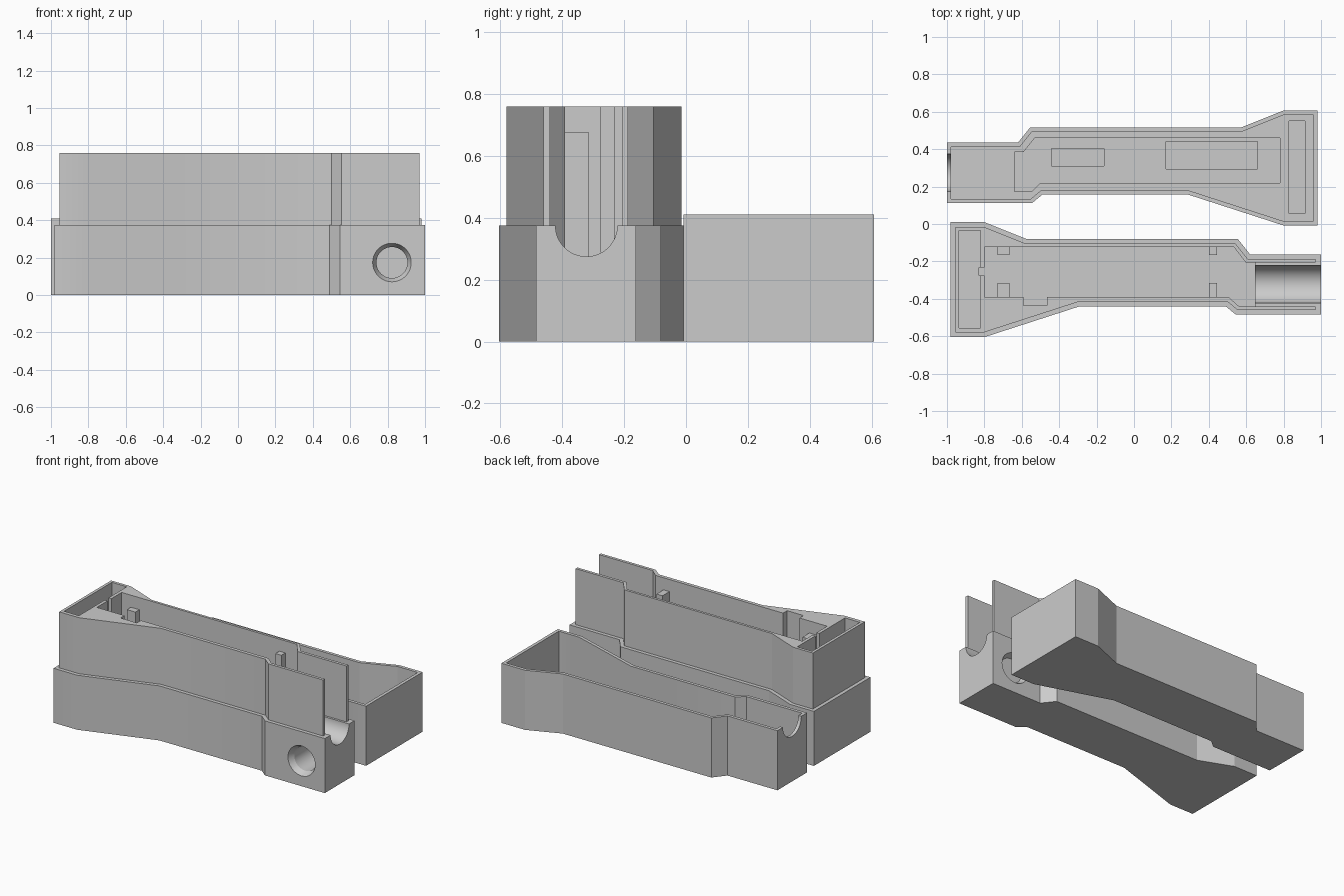
import bpy, bmesh, math
from mathutils import Vector, Matrix
from mathutils.geometry import intersect_line_line_2d

if "Cube" in bpy.data.objects:
    bpy.data.objects.remove(bpy.data.objects["Cube"], do_unlink=True)

grey = bpy.data.materials.new("plain grey")
grey.use_nodes = True
grey.diffuse_color = (0.6, 0.6, 0.6, 1)
grey.node_tree.nodes["Principled BSDF"].inputs["Base Color"].default_value = (0.6, 0.6, 0.6, 1)


def add_object(name, bm):
    bmesh.ops.recalc_face_normals(bm, faces=bm.faces[:])
    mesh = bpy.data.meshes.new(name)
    bm.to_mesh(mesh)
    bm.free()
    mesh.materials.append(grey)
    ob = bpy.data.objects.new(name, mesh)
    bpy.context.collection.objects.link(ob)
    return ob


def prism(name, outline, z0, z1):
    bm = bmesh.new()
    face = bm.faces.new([bm.verts.new((x, y, z0)) for x, y in outline])
    top = bmesh.ops.extrude_face_region(bm, geom=[face])["geom"]
    bmesh.ops.translate(bm, vec=(0, 0, z1 - z0),
                        verts=[v for v in top if isinstance(v, bmesh.types.BMVert)])
    return add_object(name, bm)


def box(name, x0, x1, y0, y1, z0, z1):
    return prism(name, [(x0, y0), (x1, y0), (x1, y1), (x0, y1)], z0, z1)


def cone(name, r1, r2, depth, centre, axis):
    bm = bmesh.new()
    turn = Vector(axis).to_track_quat('Z', 'Y').to_matrix().to_4x4()
    bmesh.ops.create_cone(bm, cap_ends=True, segments=64, radius1=r1, radius2=r2,
                          depth=depth, matrix=Matrix.Translation(centre) @ turn)
    return add_object(name, bm)


def inset(outline, d):
    """Parallel inset of a clockwise outline."""
    pts = [Vector(p) for p in outline]
    lines = []
    for a, b in zip(pts, pts[1:] + pts[:1]):
        t = (b - a).normalized()
        n = Vector((t.y, -t.x)) * d
        lines.append((a + n - t * 2, b + n + t * 2))
    return [intersect_line_line_2d(*lines[i - 1], *lines[i]) for i in range(len(lines))]


def combine(ob, parts, operation):
    """Boolean each part into the object and discard the part."""
    for part in parts:
        mod = ob.modifiers.new("join", 'BOOLEAN')
        mod.operation, mod.solver, mod.object = operation, 'EXACT', part
        deps = bpy.context.evaluated_depsgraph_get()
        mesh = bpy.data.meshes.new_from_object(ob.evaluated_get(deps))
        ob.modifiers.clear()
        ob.data = mesh
        bpy.data.objects.remove(part, do_unlink=True)


FLOOR = 0.03
LOWER, UPPER, COVER = 0.375, 0.76, 0.41
AXIS = -0.322         # centre line of the narrow end
SHIFT = 0.597         # the cover is the base outline mirrored and moved back

outline = [(-0.98, 0.01), (-0.8, 0.01), (-0.575, -0.08), (0.555, -0.08),
           (0.62, -0.162), (1, -0.162), (1, -0.485), (0.545, -0.485),
           (0.49, -0.44), (-0.29, -0.44), (-0.8, -0.605), (-0.98, -0.605)]

# Base shell: outer body with a stepped-in upper wall
base = prism("base_shell", outline, 0, LOWER)
rim = [(min(x, 0.97), y) for x, y in inset(outline, 0.025)]
combine(base, [prism("upper_wall", rim, 0.1, UPPER)], 'UNION')

# Main channel, end pocket, wire slot, side notch and narrow-end opening
inner = inset(outline, 0.045)
channel = [(-0.8, -0.122), (inner[3].x, -0.122), inner[4], (0.648, inner[4].y),
           (0.648, inner[7].y), inner[7], (inner[8].x, -0.391), (-0.8, -0.391)]
combine(base, [
    prism("channel_cut", channel, FLOOR, 1),
    box("pocket_cut", -0.935, -0.822, -0.555, -0.035, FLOOR + 0.01, 1),
    box("slot_cut", -0.83, -0.79, -0.275, -0.233, FLOOR, 1),
    box("notch_cut", -0.59, -0.465, -0.435, -0.38, FLOOR, 1),
    box("opening_cut", 0.63, 1.1, inner[7].y, inner[4].y, LOWER, 1),
    cone("trough_cut", 0.1, 0.1, 0.5, (0.86, AXIS, LOWER), (1, 0, 0)),
    cone("cross_hole", 0.083, 0.083, 1, (0.823, AXIS, 0.174), (0, 1, 0)),
    cone("front_bevel", 0.123, 0.083, 0.08, (0.823, -0.485, 0.174), (0, 1, 0)),
    cone("back_bevel", 0.123, 0.083, 0.08, (0.823, -0.162, 0.174), (0, -1, 0)),
], 'DIFFERENCE')

# Support posts against both channel walls
for x0, x1 in [(-0.73, -0.665), (0.4, 0.445)]:
    combine(base, [box("near_post", x0, x1, -0.4, -0.315, 0.02, 0.677),
                   box("far_post", x0, x1, -0.165, -0.115, 0.02, 0.677)], 'UNION')

# Cover shell: mirrored outline, hollowed out
mirrored = [(-x, y + SHIFT) for x, y in reversed(outline)]
cover = prism("cover_shell", mirrored, 0, COVER)
bay = [(-0.64, 0.175), (-0.545, 0.175), (-0.5, 0.22), (0.78, 0.22),
       (0.78, 0.46), (-0.53, 0.46), (-0.59, 0.385), (-0.64, 0.385)]
combine(cover, [
    prism("recess_cut", inset(mirrored, 0.022), FLOOR, 1),
    prism("bay_cut", bay, 0.02, 0.2),
    box("end_pocket_cut", 0.83, 0.915, 0.055, 0.55, 0.02, 0.2),
    box("small_bay_cut", -0.44, -0.16, 0.31, 0.405, 0.01, 0.2),
    box("large_bay_cut", 0.17, 0.66, 0.295, 0.44, 0.01, 0.2),
    cone("end_notch_cut", 0.1, 0.1, 0.2, (-1, AXIS + SHIFT, COVER), (1, 0, 0)),
], 'DIFFERENCE')

# Smooth the round holes, keep the edges sharp
for ob in (base, cover):
    bpy.ops.object.select_all(action='DESELECT')
    ob.select_set(True)
    bpy.context.view_layer.objects.active = ob
    bpy.ops.object.shade_smooth_by_angle(angle=math.radians(20))
